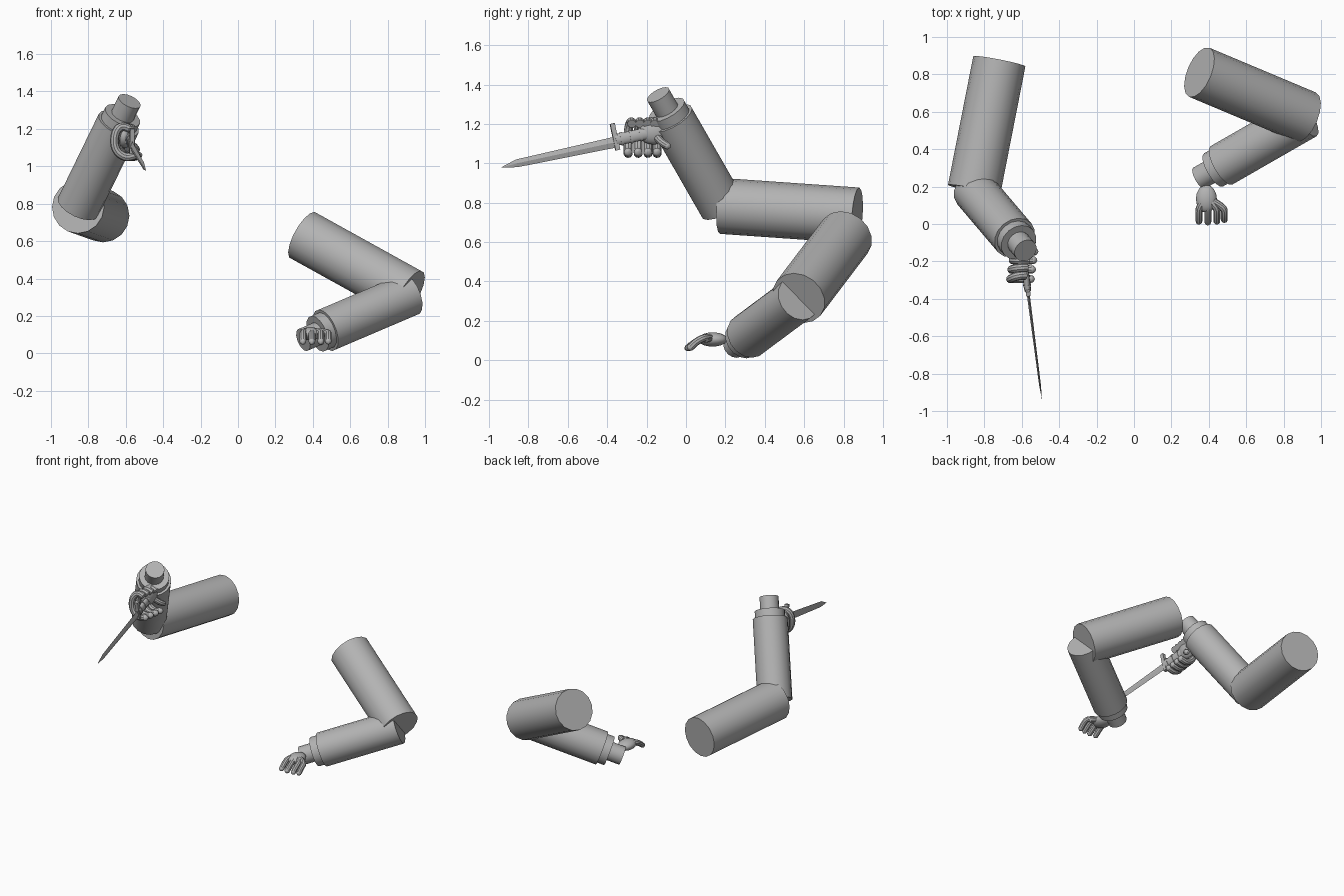
import bpy, bmesh, math
from mathutils import Vector, Matrix

if "Cube" in bpy.data.objects:
    bpy.data.objects.remove(bpy.data.objects["Cube"])

grey = bpy.data.materials.new("plain grey")
grey.diffuse_color = (0.45, 0.45, 0.45, 1)
grey.use_nodes = True
grey.node_tree.nodes["Principled BSDF"].inputs["Base Color"].default_value = grey.diffuse_color


def finish(name):
    ob = bpy.context.object
    ob.name = name
    ob.data.materials.append(grey)
    bpy.ops.object.shade_smooth_by_angle(angle=math.radians(35))
    return ob


def cylinder(name, a, b, r, sides=16):
    a, b = Vector(a), Vector(b)
    d = b - a
    bpy.ops.mesh.primitive_cylinder_add(vertices=sides, radius=r, depth=d.length, location=(a + b) / 2)
    bpy.context.object.rotation_euler = d.to_track_quat('Z', 'Y').to_euler()
    return finish(name)


def ellipsoid(name, centre, half):
    bpy.ops.mesh.primitive_uv_sphere_add(segments=16, ring_count=10, radius=1, location=centre)
    bpy.context.object.scale = half
    return finish(name)


def finger(name, pts, r):
    # rounded tube along a smooth path
    pts = [Vector(p) for p in pts]
    tip = (pts[-1] - pts[-2]).normalized()
    path = [(p, 1) for p in pts[:-1]]
    path += [(pts[-1] - tip * r, 1), (pts[-1] - tip * r * 0.3, 0.75), (pts[-1], 0.1)]
    cu = bpy.data.curves.new(name, 'CURVE')
    cu.dimensions = '3D'
    cu.bevel_depth, cu.bevel_resolution, cu.use_fill_caps = r, 3, True
    sp = cu.splines.new('NURBS')
    sp.points.add(len(path) - 1)
    for q, (p, s) in zip(sp.points, path):
        q.co, q.radius = (*p, 1), s
    sp.order_u, sp.use_endpoint_u, sp.resolution_u = 3, True, 5
    ob = bpy.data.objects.new(name, cu)
    bpy.context.collection.objects.link(ob)
    bpy.ops.object.select_all(action='DESELECT')
    ob.select_set(True)
    bpy.context.view_layer.objects.active = ob
    bpy.ops.object.convert(target='MESH')
    finish(name)


def arm(side, shoulder, elbow, wrist):
    # upper arm, forearm, cuff and wrist
    e, w = Vector(elbow), Vector(wrist)
    cylinder(side + "_upper_arm", shoulder, elbow, 0.142)
    cylinder(side + "_forearm", e, e.lerp(w, 0.79), 0.118)
    cylinder(side + "_cuff", e.lerp(w, 0.75), e.lerp(w, 0.865), 0.102)
    cylinder(side + "_wrist", e.lerp(w, 0.8), w, 0.064)


arm("raised", (-0.72, 0.87, 0.735), (-0.855, 0.182, 0.783), (-0.58, -0.142, 1.348))
arm("lowered", (0.349, 0.811, 0.63), (0.918, 0.572, 0.315), (0.348, 0.245, 0.072))

# open hand with four fingers
ellipsoid("lowered_palm", (0.387, 0.135, 0.105), (0.056, 0.075, 0.036))
for i, (x, end) in enumerate([(0.347, 0.0), (0.395, -0.005), (0.443, 0.0), (0.483, 0.01)]):
    root = 0.387 + (x - 0.387) * 0.4
    finger("lowered_finger_%d" % i,
           [(root, 0.12, 0.115), (x, 0.09, 0.115), (x, 0.05, 0.092), (x, end, 0.052)], 0.019)
finger("lowered_thumb", [(0.40, 0.14, 0.11), (0.44, 0.115, 0.11), (0.475, 0.09, 0.10)], 0.017)

# gripping hand with curled fingers
ellipsoid("raised_palm", (-0.61, -0.165, 1.165), (0.045, 0.085, 0.07))
curl = [(-0.575, 1.20), (-0.615, 1.222), (-0.655, 1.18), (-0.655, 1.09), (-0.60, 1.045), (-0.525, 1.062)]
for i, y in enumerate([-0.294, -0.243, -0.193, -0.147]):
    shift = 0.13 * (-0.25 - y)
    finger("raised_finger_%d" % i,
           [(x - shift, y * 0.8 - 0.04 if k < 2 else y, z) for k, (x, z) in enumerate(curl)], 0.023)
finger("raised_thumb", [(-0.61, -0.16, 1.15), (-0.56, -0.13, 1.11), (-0.535, -0.08, 1.08)], 0.02)

# dagger frame: local y runs to the tip, local z along the guard
base, tip = Vector((-0.568, -0.355, 1.108)), Vector((-0.492, -0.942, 0.982))
fwd = (tip - base).normalized()
side = fwd.cross(Vector((0, 0, 1))).normalized()
up = side.cross(fwd)
frame = Matrix((side, fwd, up)).transposed().to_4x4()
frame.translation = base

# blade with a diamond section and pointed end
bm = bmesh.new()
length = (tip - base).length
rings = []
for y, w, t in [(-0.01, 0.028, 0.008), (length * 0.86, 0.02, 0.005)]:
    rings.append([bm.verts.new(p) for p in [(t, y, 0), (0, y, w), (-t, y, 0), (0, y, -w)]])
point = bm.verts.new((0, length, -0.004))
bm.faces.new(rings[0])
for i in range(4):
    j = (i + 1) % 4
    bm.faces.new((rings[0][i], rings[0][j], rings[1][j], rings[1][i]))
    bm.faces.new((rings[1][i], rings[1][j], point))
bmesh.ops.recalc_face_normals(bm, faces=bm.faces)
me = bpy.data.meshes.new("blade")
bm.to_mesh(me)
bm.free()
me.materials.append(grey)
blade = bpy.data.objects.new("blade", me)
blade.matrix_world = frame
bpy.context.collection.objects.link(blade)

# guard bar
bpy.ops.mesh.primitive_cube_add(size=1)
guard = finish("guard")
guard.matrix_world = frame @ Matrix.Translation((0, 0, 0.027)) @ Matrix.Diagonal((0.024, 0.024, 0.138, 1))

# handle with raised grip rings
grip = cylinder("handle", (0, 0, 0), (0, 0, 0.2), 1, 12)
grip.matrix_world = (frame @ Matrix.Translation((0, -0.1, 0.01)) @ Matrix.Rotation(math.pi / 2, 4, 'X')
                     @ Matrix.Diagonal((0.018, 0.03, 1, 1)))
for i in range(4):
    ring = cylinder("grip_ring_%d" % i, (0, 0, 0), (0, 0, 0.012), 1, 12)
    ring.matrix_world = (frame @ Matrix.Translation((0, -0.03 - i * 0.05, 0.01))
                         @ Matrix.Rotation(math.pi / 2, 4, 'X') @ Matrix.Diagonal((0.021, 0.034, 1, 1)))
